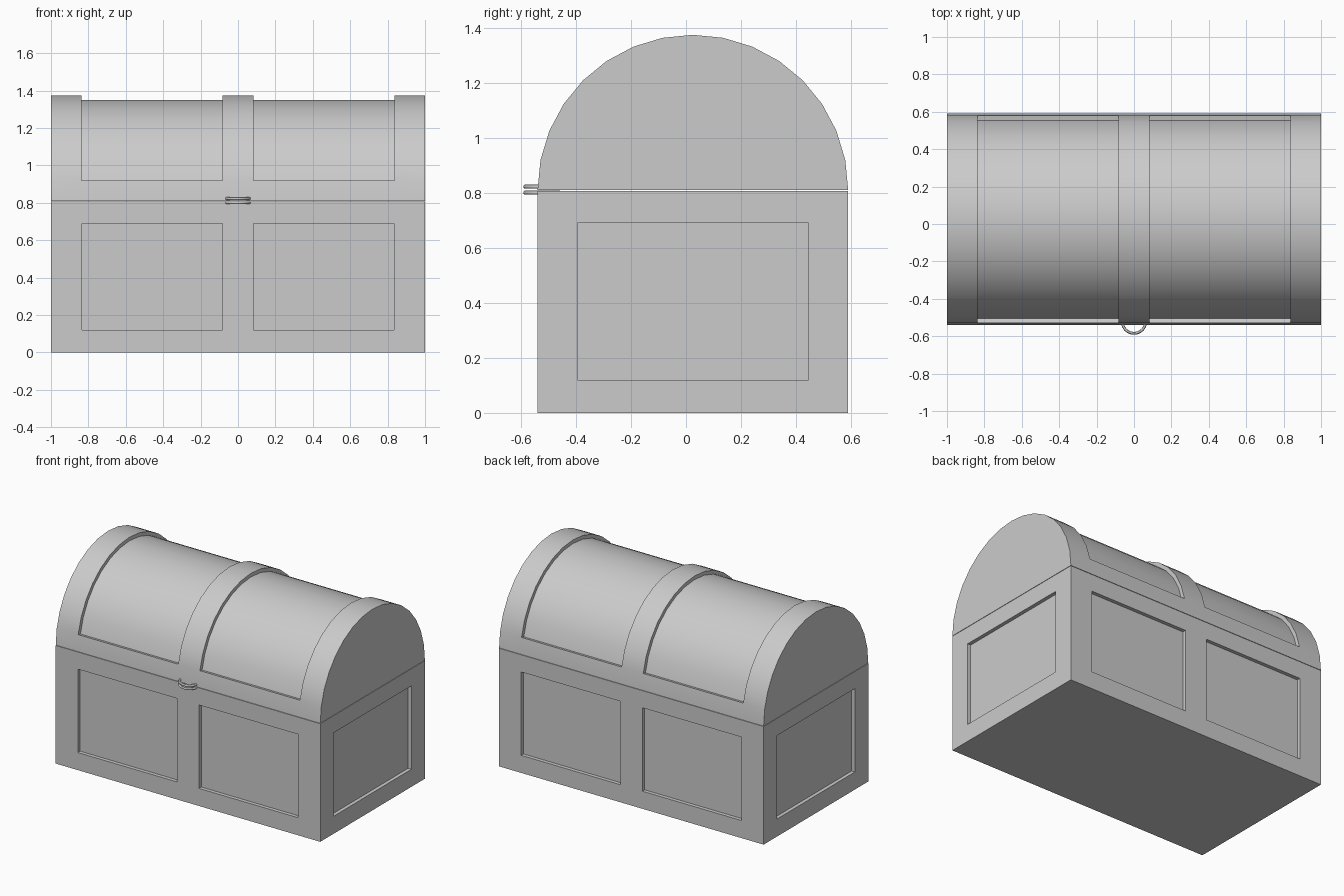
import bpy, bmesh
from math import sin, cos, pi, radians
from mathutils import Vector

if "Cube" in bpy.data.objects:
    bpy.data.objects.remove(bpy.data.objects["Cube"])

CY = 0.025            # middle of the chest front to back
R = 0.565             # lid radius = half the chest depth
SEAM = 0.81           # height where the lid meets the base
DEPTH = 0.025         # recess depth of all panels


def cut(bm, axis, values):
    """Slice the mesh with planes across one axis."""
    for v in values:
        no = Vector((0, 0, 0))
        no[axis] = 1
        bmesh.ops.bisect_plane(bm, geom=bm.verts[:] + bm.edges[:] + bm.faces[:],
                               plane_co=no * v, plane_no=no, dist=1e-5)


def recess(bm, faces, inward):
    """Sink a patch of faces, moving each vertex by inward(co)."""
    out = bmesh.ops.extrude_face_region(bm, geom=faces)
    for v in out["geom"]:
        if isinstance(v, bmesh.types.BMVert):
            v.co += inward(v.co)
    bmesh.ops.delete(bm, geom=[f for f in faces if f.is_valid], context='FACES_ONLY')


def prism(bm, profile):
    """Extrude a (y, z) profile along the chest length."""
    face = bm.faces.new([bm.verts.new((-1, y, z)) for y, z in profile])
    out = bmesh.ops.extrude_face_region(bm, geom=[face], use_keep_orig=True)
    bmesh.ops.translate(bm, vec=(2, 0, 0),
                        verts=[v for v in out["geom"] if isinstance(v, bmesh.types.BMVert)])
    bmesh.ops.recalc_face_normals(bm, faces=bm.faces[:])


def finish(bm, name):
    bmesh.ops.recalc_face_normals(bm, faces=bm.faces[:])
    mesh = bpy.data.meshes.new(name)
    bm.to_mesh(mesh)
    bm.free()
    obj = bpy.data.objects.new(name, mesh)
    bpy.context.collection.objects.link(obj)
    return obj


def smooth(obj):
    bpy.ops.object.select_all(action='DESELECT')
    obj.select_set(True)
    bpy.context.view_layer.objects.active = obj
    bpy.ops.object.shade_smooth_by_angle(angle=radians(30))


# Base: box with two panels front and back, one panel at each end
X0, X1, Z0, Z1, YH = 0.083, 0.833, 0.12, 0.69, 0.42
bm = bmesh.new()
top = SEAM - 0.003
prism(bm, [(CY - R, 0), (CY + R, 0), (CY + R, top), (CY - R, top)])
cut(bm, 0, (-X1, -X0, X0, X1))
cut(bm, 1, (CY - YH, CY + YH))
cut(bm, 2, (Z0, Z1))
bm.normal_update()


def in_panel(f, axis, side):
    c = f.calc_center_median()
    if f.normal[axis] * side < 0.9 or not Z0 < c.z < Z1:
        return False
    return abs(c.y - CY) < YH if axis == 0 else True


for axis, side in ((0, 1), (0, -1)):
    move = Vector((-side * DEPTH, 0, 0))
    recess(bm, [f for f in bm.faces if in_panel(f, axis, side)], lambda co: move)
for side in (1, -1):
    move = Vector((0, -side * DEPTH, 0))
    for half in (1, -1):
        recess(bm, [f for f in bm.faces if in_panel(f, 1, side)
                    and X0 < f.calc_center_median().x * half < X1
                    and abs(f.calc_center_median().y - CY) > R - 0.001],
               lambda co: move)
finish(bm, "chest_base")

# Lid: half-round barrel with two curved recesses between raised bands
L0, L1, SEG = 0.082, 0.838, 16
bm = bmesh.new()
prism(bm, [(CY + R * cos(pi * i / SEG), SEAM + R * sin(pi * i / SEG))
           for i in range(SEG + 1)])
cut(bm, 0, (-L1, -L0, L0, L1))
bm.normal_update()
low = SEAM + R * sin(pi / SEG) - 0.001


def to_axis(co):
    return Vector((0, CY - co.y, SEAM - co.z)).normalized() * DEPTH


for half in (1, -1):
    recess(bm, [f for f in bm.faces if abs(f.normal.x) < 0.1
                and L0 < f.calc_center_median().x * half < L1
                and min(v.co.z for v in f.verts) > low], to_axis)
smooth(finish(bm, "chest_lid"))

# Lock rings: one on the base, one on the lid
for name, z in (("lower_lock_ring", 0.801), ("upper_lock_ring", 0.823)):
    bpy.ops.mesh.primitive_torus_add(location=(0, -0.522, z), major_radius=0.0625,
                                     minor_radius=0.0075, major_segments=32,
                                     minor_segments=12)
    ring = bpy.context.object
    ring.name = name
    smooth(ring)
